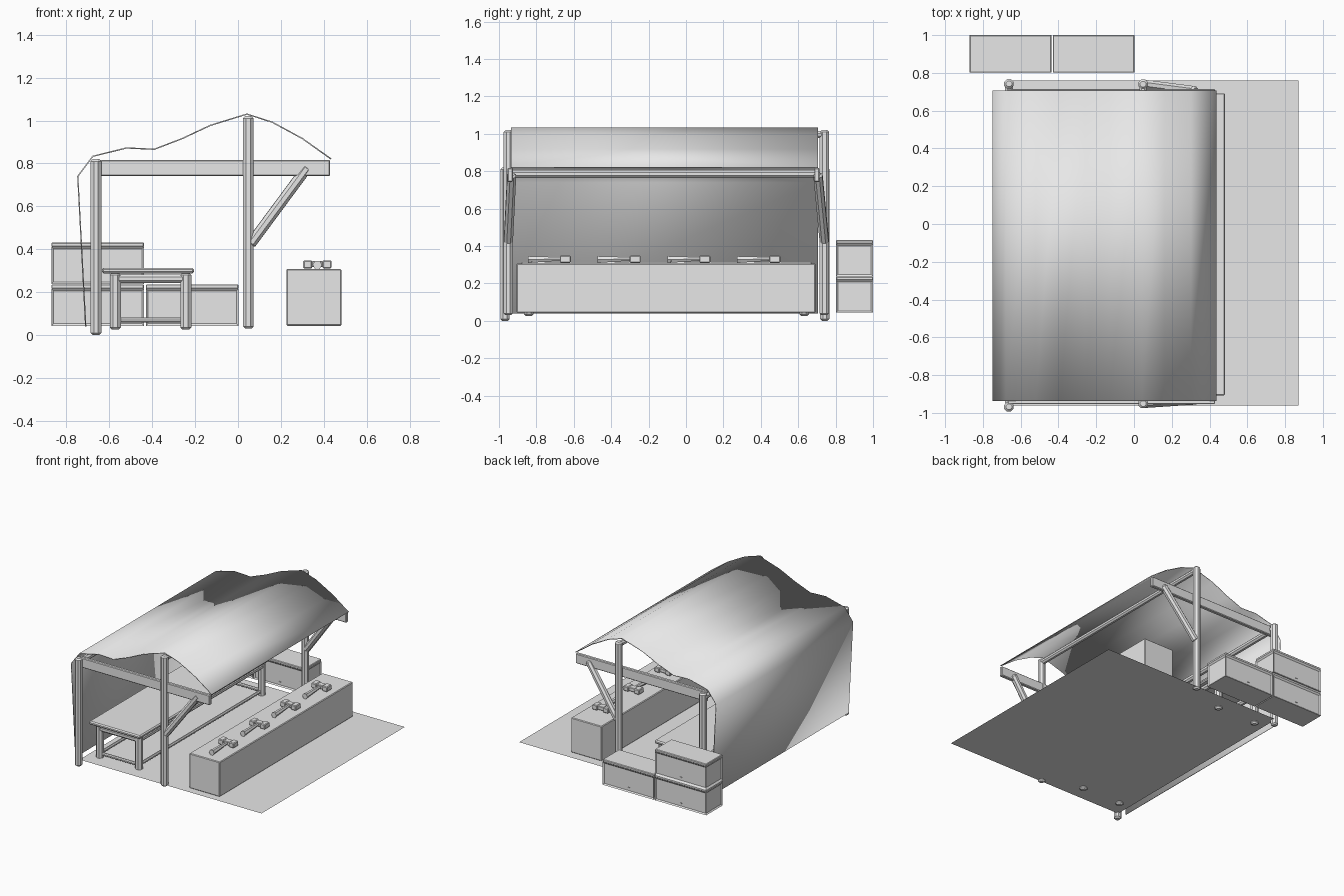
import bpy, bmesh, math
from mathutils import Vector, Matrix

default = bpy.data.objects.get("Cube")
if default:
    bpy.data.objects.remove(default, do_unlink=True)

grey = bpy.data.materials.new("plain_grey")
grey.use_nodes = True
grey.diffuse_color = (0.8, 0.8, 0.8, 1)
grey.node_tree.nodes["Principled BSDF"].inputs["Base Color"].default_value = (0.8, 0.8, 0.8, 1)


def finish(name, bm):
    mesh = bpy.data.meshes.new(name)
    bm.to_mesh(mesh)
    bm.free()
    mesh.materials.append(grey)
    obj = bpy.data.objects.new(name, mesh)
    bpy.context.collection.objects.link(obj)
    return obj


def add_box(bm, lo, hi, bevel=0.0):
    lo, hi = Vector(lo), Vector(hi)
    mat = Matrix.Translation((lo + hi) / 2) @ Matrix.Diagonal((*(hi - lo), 1))
    verts = bmesh.ops.create_cube(bm, size=1, matrix=mat)["verts"]
    if bevel:
        edges = list({e for v in verts for e in v.link_edges})
        bmesh.ops.bevel(bm, geom=edges, offset=bevel, segments=1, affect='EDGES')


def box(name, lo, hi, bevel=0.0):
    bm = bmesh.new()
    add_box(bm, lo, hi, bevel)
    return finish(name, bm)


def add_pole(bm, a, b, r1, r2=None, sides=8, bevel=0.0):
    a, b = Vector(a), Vector(b)
    d = b - a
    mat = (Matrix.Translation((a + b) / 2) @ d.to_track_quat('Z', 'Y').to_matrix().to_4x4()
           @ Matrix.Rotation(math.pi / sides, 4, 'Z'))
    verts = bmesh.ops.create_cone(bm, cap_ends=True, segments=sides, radius1=r1,
                                  radius2=r2 or r1, depth=d.length, matrix=mat)["verts"]
    if bevel:
        caps = {f for v in verts for f in v.link_faces if len(f.verts) == sides}
        edges = list({e for f in caps for e in f.edges})
        bmesh.ops.bevel(bm, geom=edges, offset=bevel, segments=1, affect='EDGES')


def pole(name, a, b, r, bevel=0.01):
    bm = bmesh.new()
    add_pole(bm, a, b, r, bevel=bevel)
    return finish(name, bm)


# Ground sheet and the round patch under it
bm = bmesh.new()
bmesh.ops.create_grid(bm, x_segments=1, y_segments=1, size=0.5,
                      matrix=Matrix.Translation((0.105, -0.1, 0.042)) @ Matrix.Diagonal((1.53, 1.72, 1, 1)))
finish("ground_sheet", bm)
bm = bmesh.new()
bmesh.ops.create_circle(bm, cap_ends=True, segments=32, radius=0.16,
                        matrix=Matrix.Translation((0.17, -0.17, 0.0405)))
finish("round_patch", bm)

# Timber frame: each end has two posts, a cross beam and a brace
for end, low_y, tall_y, beam_y, brace_y in (("front", -0.968, -0.95, -0.94, -0.932),
                                            ("back", 0.742, 0.74, 0.7, 0.705)):
    pole(end + "_low_post", (-0.662, low_y, 0), (-0.662, low_y, 0.82), 0.027)
    pole(end + "_tall_post", (0.048, tall_y, 0.03), (0.048, tall_y, 1.02), 0.027)
    box(end + "_cross_beam", (-0.67, beam_y - 0.014, 0.742), (0.43, beam_y + 0.014, 0.817), 0.005)
    pole(end + "_brace", (0.055, tall_y, 0.42), (0.325, brace_y, 0.785), 0.026)
pole("ridge_pole", (0.048, -0.95, 0.995), (0.048, 0.74, 0.995), 0.02)
pole("rear_pole", (-0.662, -0.96, 0.785), (-0.662, 0.74, 0.785), 0.022)

# Cloth canopy draped over the frame and down the side
profile = [(-0.71, 0.04), (-0.747, 0.74), (-0.677, 0.833), (-0.52, 0.872), (-0.39, 0.866),
           (-0.26, 0.916), (-0.13, 0.977), (0.042, 1.03), (0.16, 0.992), (0.30, 0.916), (0.435, 0.82)]
bm = bmesh.new()
rows = [[bm.verts.new((x, y, z)) for x, z in profile] for y in (-0.936, 0.706)]
for i in range(len(profile) - 1):
    bm.faces.new((rows[0][i], rows[0][i + 1], rows[1][i + 1], rows[1][i]))
bmesh.ops.recalc_face_normals(bm, faces=bm.faces)
for f in bm.faces:
    f.smooth = True
canopy = finish("canopy", bm)
solid = canopy.modifiers.new("thickness", 'SOLIDIFY')
solid.thickness = 0.006
solid.offset = 0

# Counter
box("counter", (0.225, -0.907, 0.043), (0.482, 0.692, 0.307), 0.005)

# Mallets lying on the counter
for i in range(4):
    y = -0.845 + i * 0.373
    bm = bmesh.new()
    add_pole(bm, (0.37, y, 0.327), (0.37, y + 0.02, 0.327), 0.022, 0.019, sides=6)
    add_pole(bm, (0.37, y + 0.02, 0.327), (0.37, y + 0.18, 0.332), 0.019, 0.011, sides=6)
    add_box(bm, (0.345, y + 0.178, 0.316), (0.395, y + 0.222, 0.344), 0.003)
    for s in (-1, 1):
        x = 0.37 + s * 0.045
        add_box(bm, (x - 0.021, y + 0.17, 0.31), (x + 0.021, y + 0.23, 0.348), 0.005)
    finish("mallet_%d" % (i + 1), bm)

# Long work table: top, legs, upper rails and low stretchers
box("table_top", (-0.635, -0.885, 0.287), (-0.205, 0.675, 0.313), 0.008)
legs_x, legs_y = (-0.572, -0.243), (-0.84, 0.632)
for x in legs_x:
    for y in legs_y:
        pole("table_leg", (x, y, 0.025), (x, y, 0.29), 0.028)
for z, r in ((0.262, 0.022), (0.07, 0.012)):
    for y in legs_y:
        pole("table_end_rail", (legs_x[0], y, z), (legs_x[1], y, z), r, 0)
    for x in legs_x:
        pole("table_side_rail", (x, legs_y[0], z), (x, legs_y[1], z), r, 0)


# Storage crates with recessed side panels, a lid and a small latch
def crate(name, x, z):
    w, y0, y1, h = 0.432, 0.802, 1.0, 0.193
    bm = bmesh.new()
    add_box(bm, (x, y0, z), (x + w, y1, z + h - 0.02))
    sides = [f for f in bm.faces if abs(f.normal.z) < 0.5]
    bmesh.ops.inset_individual(bm, faces=sides, thickness=0.014, depth=-0.008)
    add_box(bm, (x, y0, z + h - 0.02), (x + w, y1, z + h), 0.004)
    for y in (y0 + 0.003, y1 - 0.009):
        add_box(bm, (x + w / 2 - 0.008, y, z + 0.03), (x + w / 2 + 0.008, y + 0.006, z + 0.036))
    finish(name, bm)


crate("lower_right_crate", -0.87, 0.043)
crate("upper_right_crate", -0.87, 0.238)
crate("lower_left_crate", -0.43, 0.043)
